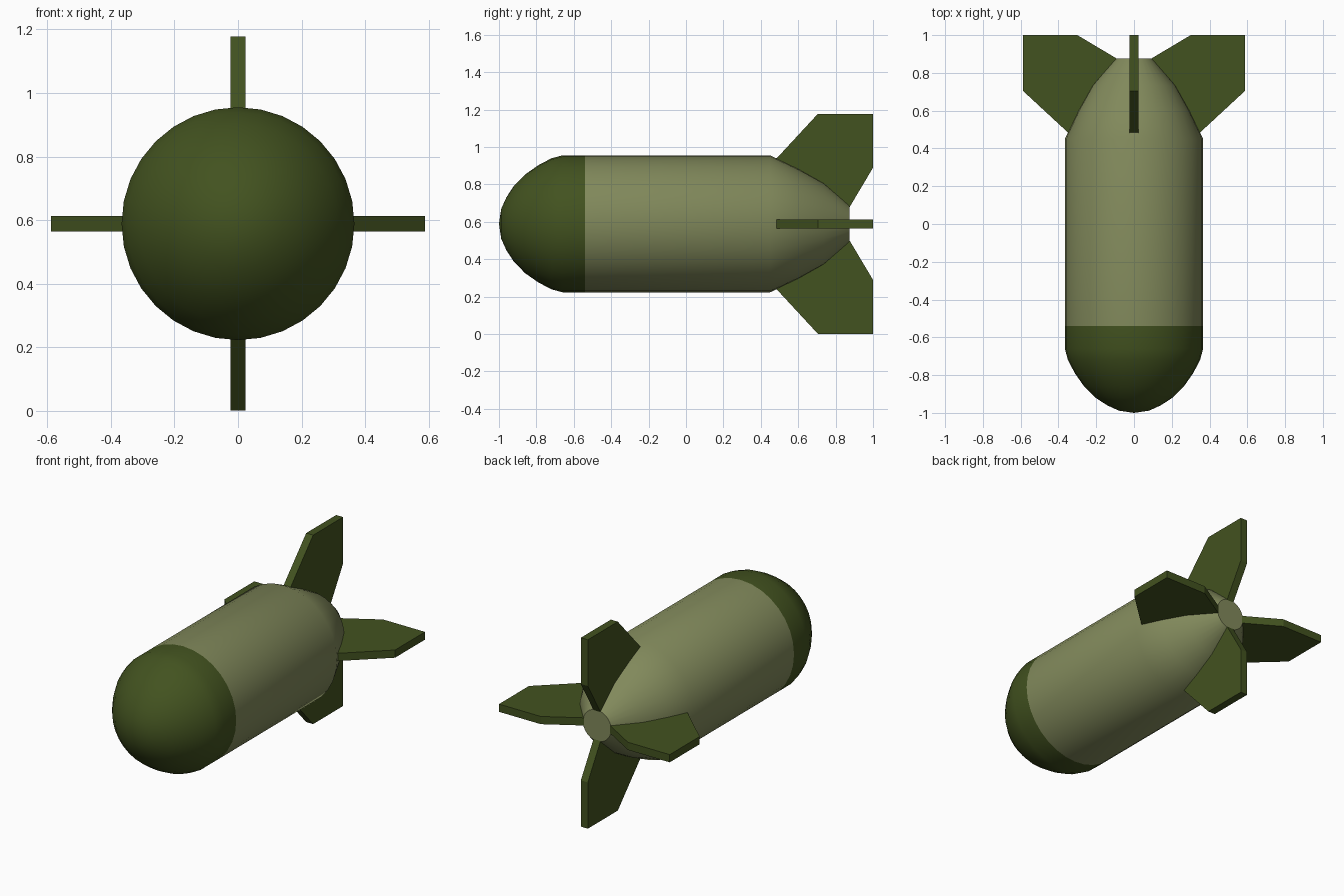
import bpy, bmesh, math
from mathutils import Matrix, Vector

if "Cube" in bpy.data.objects:
    bpy.data.objects.remove(bpy.data.objects["Cube"])

AXIS_Z = 0.589
SIDES = 32


def material(name, rgb):
    m = bpy.data.materials.new(name)
    m.diffuse_color = (*rgb, 1)
    m.use_nodes = True
    m.node_tree.nodes["Principled BSDF"].inputs["Base Color"].default_value = m.diffuse_color
    return m


def finish(name, bm, mat):
    bmesh.ops.recalc_face_normals(bm, faces=bm.faces)
    me = bpy.data.meshes.new(name)
    bm.to_mesh(me)
    bm.free()
    me.materials.append(mat)
    ob = bpy.data.objects.new(name, me)
    ob.location.z = AXIS_Z
    bpy.context.collection.objects.link(ob)
    return ob


def lathe(name, profile, mat):
    """Spin (y, radius) points around the y axis."""
    bm = bmesh.new()
    verts = [bm.verts.new((0, y, r)) for y, r in profile]
    edges = [bm.edges.new(p) for p in zip(verts, verts[1:])]
    bmesh.ops.spin(bm, geom=verts + edges, axis=(0, 1, 0), cent=(0, 0, 0),
                   angle=math.tau, steps=SIDES, use_duplicate=False)
    bmesh.ops.remove_doubles(bm, verts=bm.verts, dist=1e-4)
    ob = finish(name, bm, mat)
    bpy.ops.object.select_all(action='DESELECT')
    ob.select_set(True)
    bpy.context.view_layer.objects.active = ob
    bpy.ops.object.shade_smooth_by_angle(angle=math.radians(35))


def fin(name, angle, mat):
    """Flat plate extruded across its thickness, turned around the body axis."""
    outline = [(0.48, 0.345), (0.705, 0.588), (1, 0.588), (1, 0.30),
               (0.875, 0.09), (0.84, 0.06), (0.48, 0.25)]
    half = 0.024
    bm = bmesh.new()
    face = bm.faces.new([bm.verts.new((-half, y, r)) for y, r in outline])
    ext = bmesh.ops.extrude_face_region(bm, geom=[face])
    moved = [g for g in ext["geom"] if isinstance(g, bmesh.types.BMVert)]
    bmesh.ops.translate(bm, verts=moved, vec=Vector((2 * half, 0, 0)))
    bmesh.ops.transform(bm, verts=bm.verts, matrix=Matrix.Rotation(angle, 4, 'Y'))
    finish(name, bm, mat)


dark = material("dark_green", (0.055, 0.085, 0.014))
olive = material("olive", (0.22, 0.25, 0.105))

# Rounded nose cap
lathe("nose", [(-1, 0), (-0.988, 0.08), (-0.96, 0.142), (-0.92, 0.203),
               (-0.86, 0.264), (-0.79, 0.313), (-0.72, 0.35),
               (-0.66, 0.366), (-0.54, 0.366)], dark)

# Cylinder body with tapered tail and flat end
lathe("body", [(-0.54, 0.366), (0.45, 0.366), (0.60, 0.295), (0.735, 0.219),
               (0.875, 0.097), (0.875, 0)], olive)

# Four tail fins
for i, side in enumerate(("top", "right", "bottom", "left")):
    fin(f"fin_{side}", i * math.pi / 2, dark)
